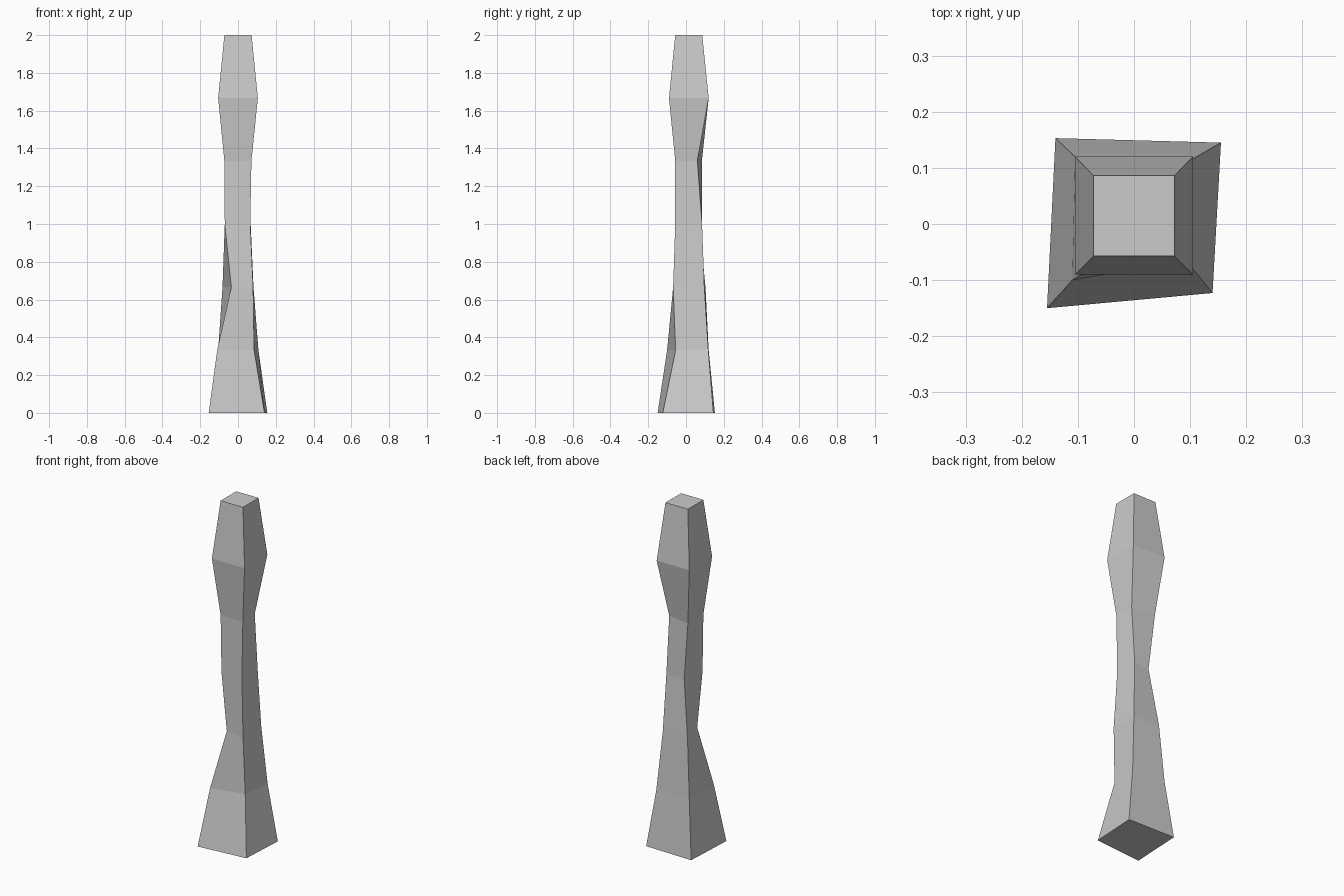
import bpy
import bmesh

if "Cube" in bpy.data.objects:
    bpy.data.objects.remove(bpy.data.objects["Cube"])

# Cross-sections from foot to tip: front-left, front-right, back-right, back-left
sections = [
    [(-0.155, -0.15), (0.14, -0.123), (0.155, 0.145), (-0.14, 0.153)],
    [(-0.11, -0.10), (0.085, -0.055), (0.108, 0.118), (-0.105, 0.12)],
    [(-0.035, -0.053), (0.08, -0.068), (0.082, 0.097), (-0.082, 0.103)],
    [(-0.07, -0.052), (0.065, -0.057), (0.067, 0.085), (-0.038, 0.071)],
    [(-0.072, -0.057), (0.071, -0.057), (0.066, 0.06), (-0.071, 0.084)],
    [(-0.105, -0.09), (0.105, -0.09), (0.105, 0.12), (-0.105, 0.12)],
    [(-0.072, -0.057), (0.072, -0.057), (0.072, 0.086), (-0.072, 0.086)],
]
HEIGHT = 2.0

# Four-sided, uneven carved post lofted through the sections
bm = bmesh.new()
step = HEIGHT / (len(sections) - 1)
rings = [[bm.verts.new((x, y, i * step)) for x, y in s]
         for i, s in enumerate(sections)]
for low, high in zip(rings, rings[1:]):
    for k in range(4):
        n = (k + 1) % 4
        bm.faces.new((low[k], low[n], high[n], high[k]))

# Foot and tip caps
bm.faces.new(rings[0][::-1])
bm.faces.new(rings[-1])
bmesh.ops.recalc_face_normals(bm, faces=bm.faces)

mesh = bpy.data.meshes.new("carved_post")
bm.to_mesh(mesh)
bm.free()
post = bpy.data.objects.new("carved_post", mesh)
bpy.context.collection.objects.link(post)
